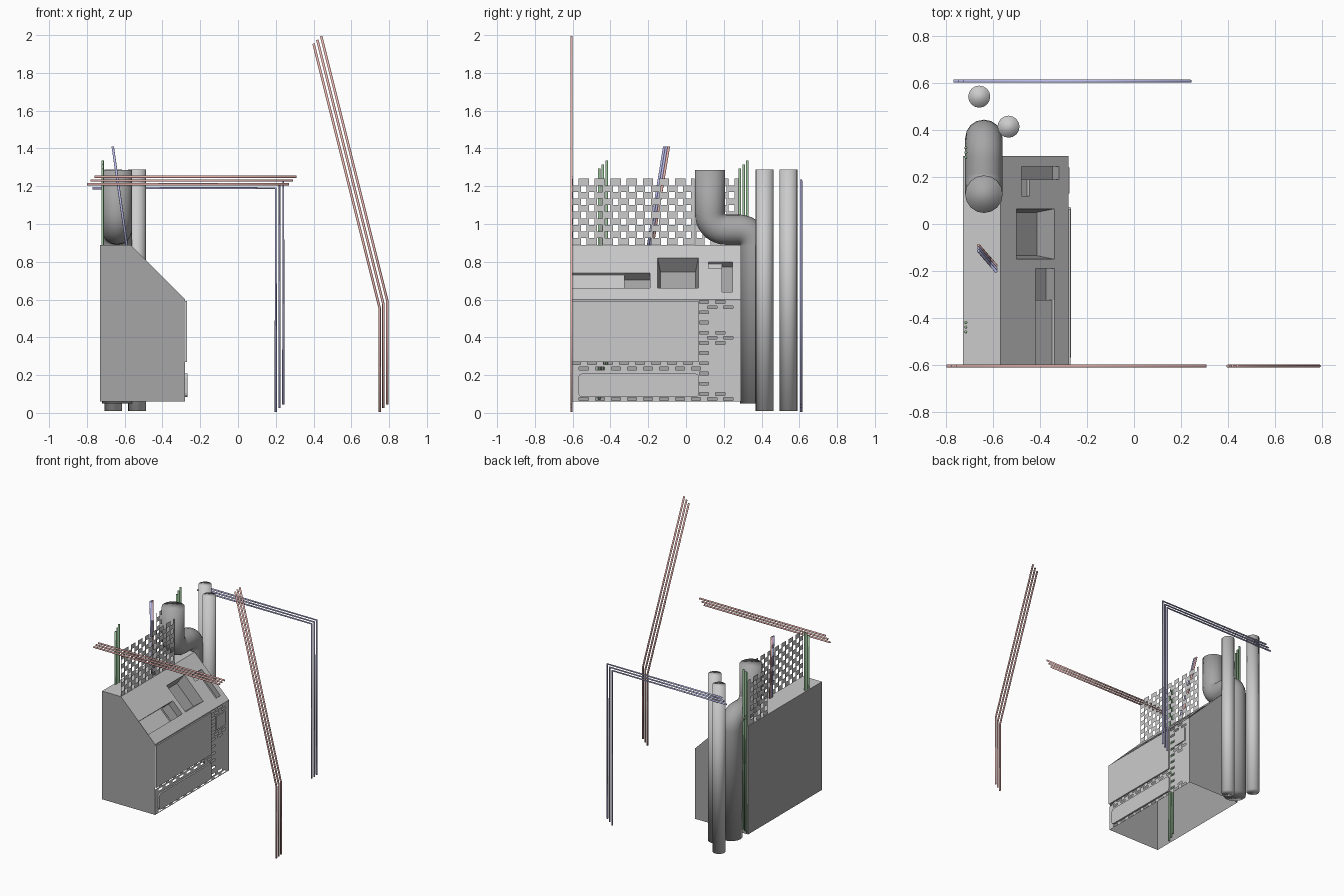
import bpy, bmesh
from math import sin, cos, pi
from mathutils import Vector as V

if "Cube" in bpy.data.objects:
    bpy.data.objects.remove(bpy.data.objects["Cube"])


def colour(name, *rgb):
    m = bpy.data.materials.new(name)
    m.diffuse_color = (*rgb, 1)
    m.use_nodes = True
    m.node_tree.nodes["Principled BSDF"].inputs["Base Color"].default_value = m.diffuse_color
    return m


red = colour("red_wire", 0.8, 0.45, 0.42)
blue = colour("blue_wire", 0.5, 0.5, 0.82)
green = colour("green_wire", 0.3, 0.5, 0.3)
dark = colour("dark_grey", 0.38, 0.38, 0.38)
mid = colour("mid_grey", 0.6, 0.6, 0.6)


def finish(bm, name, *mats):
    bmesh.ops.remove_doubles(bm, verts=bm.verts, dist=1e-5)
    me = bpy.data.meshes.new(name)
    bm.to_mesh(me)
    bm.free()
    for m in mats:
        me.materials.append(m)
    ob = bpy.data.objects.new(name, me)
    bpy.context.collection.objects.link(ob)
    return ob


def panel(name, o, u, v, size, holes=(), recesses=(), mats=()):
    """Flat sheet in the u/v plane with rectangular holes and tapered recesses."""
    bm = bmesh.new()
    o, u, v = V(o), V(u).normalized(), V(v).normalized()
    n = u.cross(v)
    P = lambda a, b, d=0: bm.verts.new(o + u * a + v * b - n * d)
    cuts = [h[:4] for h in holes] + [r[:4] for r in recesses]
    us = sorted({0.0, size[0]} | {round(c[i], 4) for c in cuts for i in (0, 1)})
    vs = sorted({0.0, size[1]} | {round(c[i], 4) for c in cuts for i in (2, 3)})
    for a0, a1 in zip(us, us[1:]):
        col = [c for c in cuts if c[0] < (a0 + a1) / 2 < c[1]]
        for b0, b1 in zip(vs, vs[1:]):
            if not any(c[2] < (b0 + b1) / 2 < c[3] for c in col):
                bm.faces.new([P(a0, b0), P(a1, b0), P(a1, b1), P(a0, b1)])
    for a0, a1, b0, b1, d, t, slot in recesses:
        rim = [(a0, b0), (a1, b0), (a1, b1), (a0, b1)]
        low = [(a0 + t, b0 + t), (a1 - t, b0 + t), (a1 - t, b1 - t), (a0 + t, b1 - t)]
        bm.faces.new([P(*q, d) for q in low]).material_index = slot
        for i in range(4):
            j = (i + 1) % 4
            f = bm.faces.new([P(*rim[i]), P(*rim[j]), P(*low[j], d), P(*low[i], d)])
            f.material_index = slot
    return finish(bm, name, *mats)


def box(name, lo, hi, bevel=0):
    bm = bmesh.new()
    bmesh.ops.create_cube(bm, size=1)
    lo, hi = V(lo), V(hi)
    for w in bm.verts:
        w.co = (lo + hi) / 2 + w.co * (hi - lo)
    if bevel:
        edges = [e for e in bm.edges
                 if abs(e.verts[0].co.x - e.verts[1].co.x) > 1e-4]
        bmesh.ops.bevel(bm, geom=edges, offset=bevel, segments=3, affect='EDGES', profile=0.5)
    return finish(bm, name)


def tube(name, pts, r, mat, res=3):
    """Round tube along a path, smooth over the end caps too."""
    cu = bpy.data.curves.new(name, 'CURVE')
    cu.dimensions = '3D'
    cu.bevel_depth, cu.bevel_resolution, cu.use_fill_caps = r, res, True
    sp = cu.splines.new('POLY')
    sp.points.add(len(pts) - 1)
    for p, q in zip(sp.points, pts):
        p.co = (*q, 1)
    tmp = bpy.data.objects.new(name, cu)
    bpy.context.collection.objects.link(tmp)
    me = bpy.data.meshes.new_from_object(tmp)
    bpy.data.objects.remove(tmp)
    bm = bmesh.new()
    bm.from_mesh(me)
    bmesh.ops.remove_doubles(bm, verts=bm.verts, dist=1e-5)
    bmesh.ops.recalc_face_normals(bm, faces=bm.faces)
    for f in bm.faces:
        f.smooth = True
        f.material_index = 0
    return finish(bm, name, mat)


def bricks(width, height, pitch, hole_w, row, hole_h):
    """Staggered rows of rectangular openings."""
    out = []
    for i in range(int(height / row + 0.01)):
        a = pitch * (0.25 if i % 2 else 0.75) - hole_w / 2
        while a + hole_w < width:
            out.append((a, a + hole_w, i * row, i * row + hole_h))
            a += pitch
    return out


XB, XT, XF = -0.73, -0.57, -0.28      # cabinet back, top edge, front
Y0, Y1 = -0.605, 0.29
ZB, ZS, ZT = 0.06, 0.60, 0.89
L = Y1 - Y0

# cabinet shell: two end walls, back and top (open underneath)
for name, y in (("cabinet_end_front", Y0), ("cabinet_end_rear", Y1)):
    bm = bmesh.new()
    prof = [(XB, ZB), (XF, ZB), (XF, ZS), (XT, ZT), (XB, ZT)]
    bm.faces.new([bm.verts.new((x, y, z)) for x, z in (prof if y < 0 else prof[::-1])])
    finish(bm, name, dark)
panel("cabinet_back", (XB, Y1, ZB), (0, -1, 0), (0, 0, 1), (L, ZT - ZB), mats=[dark])
panel("cabinet_top", (XB, Y0, ZT), (1, 0, 0), (0, 1, 0), (XT - XB, L))

# sloped control face with window, tray groove and slot
s = 2 ** 0.5
rec = [(-0.15, 0.065, 0.66, 0.82, 0.09, 0.015, 1), (-0.602, -0.325, 0.66, 0.74, 0.015, 0, 0),
       (-0.325, -0.19, 0.66, 0.74, 0.05, 0, 1), (0.12, 0.19, 0.765, 0.80, 0.015, 0, 0),
       (0.19, 0.245, 0.64, 0.80, 0.04, 0, 1)]
panel("control_slope", (XF, Y0, ZS), (0, 1, 0), (XT - XF, 0, ZT - ZS), (L, (ZT - ZS) * s),
      recesses=[(a - Y0, b - Y0, (c - ZS) * s, (d - ZS) * s, e, t, m)
                for a, b, c, d, e, t, m in rec], mats=[colour("light_grey", 0.8, 0.8, 0.8), dark])

# perforated working face
slots = []
for a0, a1, b0, b1 in bricks(L, ZS - ZB, 0.085, 0.048, 0.027, 0.015):
    y, z = (a0 + a1) / 2 + Y0, (b0 + b1) / 2 + ZB
    side = y > 0.07 and not (0.12 < y < 0.235 and (0.42 < z < 0.54 or 0.1 < z < 0.36))
    strip = y < 0.07 and (z < 0.08 or 0.21 < z < 0.26)
    if side or strip:
        slots.append((a0, a1, b0 + 0.006, b1 + 0.006))
panel("perforated_face", (XF, Y0, ZB), (0, 1, 0), (0, 0, 1), (L, ZS - ZB), slots)
box("front_door", (XF - 0.005, Y0, 0.27), (XF + 0.01, 0.065, 0.592))
box("lower_plate", (XF - 0.005, -0.57, 0.085), (XF + 0.012, 0.07, 0.208), 0.02)
box("small_plate", (XF - 0.005, 0.13, 0.43), (XF + 0.006, 0.24, 0.535))

# mesh guards standing on the cabinet
H = 0.35
for name, x, y, w in (("mesh_guard", XT, Y0, 0.65), ("mesh_guard_back", XB + 0.005, 0.05, 0.24)):
    panel(name, (x, y, ZT), (0, 1, 0), (0, 0, 1), (w, H),
          bricks(w, H, 0.085, 0.03, 0.035, 0.0349))

# exhaust duct: down, across, then down behind the cabinet
R = 0.085
duct = [(1.285, 0.127)]
duct += [(0.97 + R - R * sin(t * pi / 16), 0.127 + R - R * cos(t * pi / 16)) for t in range(9)]
duct += [(0.97 - R + R * cos(t * pi / 16), 0.365 - R + R * sin(t * pi / 16)) for t in range(9)]
duct += [(0.05, 0.365)]
tube("exhaust_duct", [(-0.64, y, z) for z, y in duct], 0.08, dark, 6)

# two tall pipes
for x, y in ((-0.66, 0.543), (-0.535, 0.415)):
    tube("tall_pipe", [(x, y, 0.01), (x, y, 1.288)], 0.047, mid, 6)

# wire bundles, three strands each
W = 0.0065
for i in range(3):
    d = 0.02 * i
    tube("red_wire_level", [(-0.8 + d, -0.606, 1.21 + d), (0.27 + d, -0.606, 1.21 + d)], W, red)
    tube("red_wire_bent", [(0.75 + d, -0.606, 0.005 + d), (0.75 + d, -0.606, 0.555 + d),
                           (0.4 + d, -0.606, 1.955 + d)], W, red)
    tube("blue_wire_bent", [(-0.77 + d, 0.609, 1.19 + d), (0.2 + d, 0.609, 1.19 + d),
                            (0.2 + d, 0.609, 0.005 + d)], W, blue)
    for y in (-0.46, 0.285):
        tube("green_wire", [(-0.717, y + d, 0.07 + d), (-0.717, y + d, 1.295 + d)], W, green)
    e = 0.012 * i
    tube("slanted_wire", [(-0.663, -0.115 + e, 1.41), (-0.585, -0.205 + e, 0.86)],
         W, (blue, blue, red)[i])
